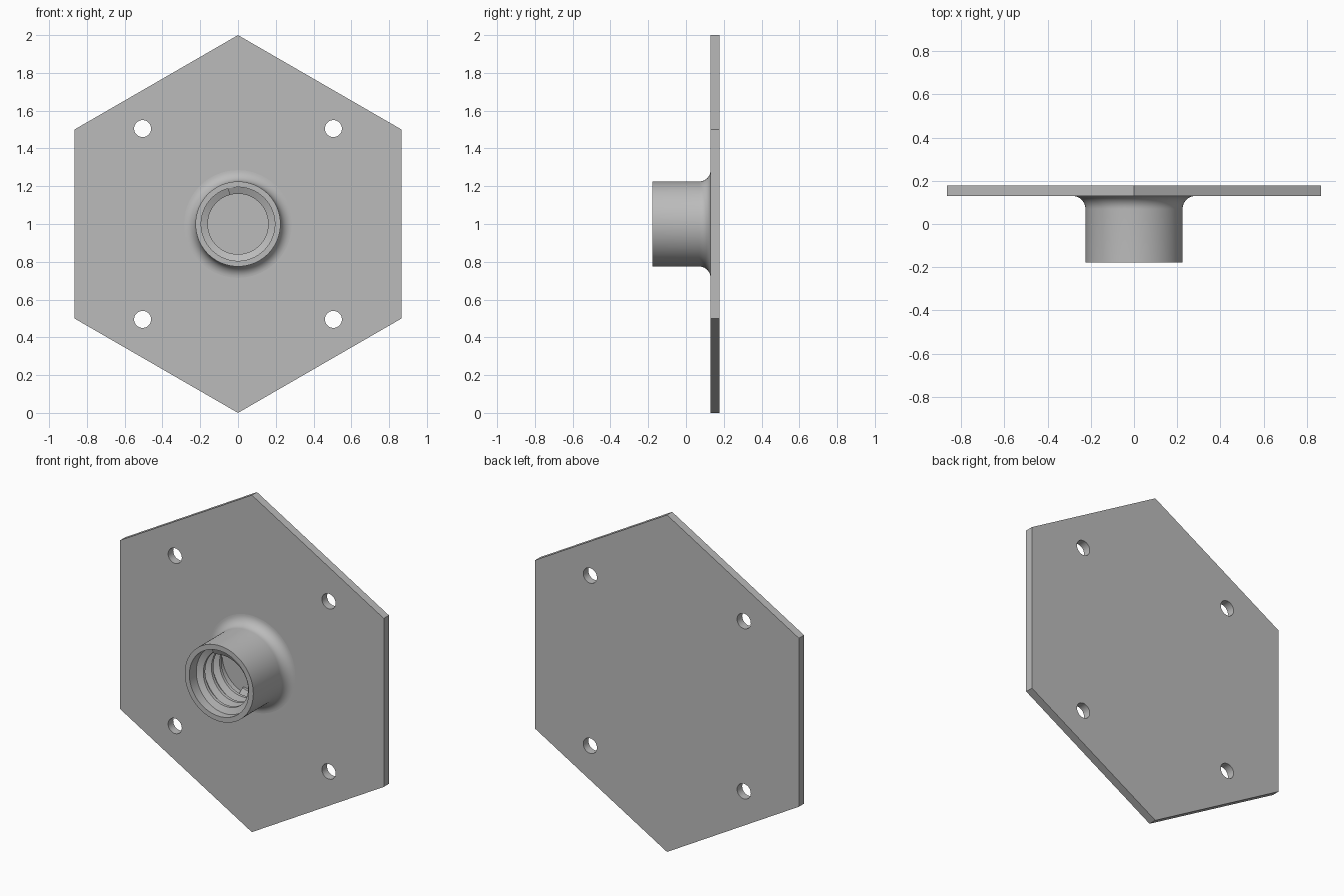
import bpy, bmesh
from math import pi, sin, cos, radians

cube = bpy.data.objects.get("Cube")
if cube:
    bpy.data.objects.remove(cube, do_unlink=True)

grey = bpy.data.materials.new("plain_grey")
grey.use_nodes = True
COLOUR = (0.5, 0.5, 0.5, 1)
grey.diffuse_color = COLOUR
grey.node_tree.nodes["Principled BSDF"].inputs["Base Color"].default_value = COLOUR

FRONT, FACE, BACK = -0.178, 0.13, 0.178   # boss lip, plate front, plate back
BORE, BOSS, FILLET = 0.195, 0.225, 0.06


def finish(obj):
    bpy.ops.object.select_all(action='DESELECT')
    obj.select_set(True)
    bpy.context.view_layer.objects.active = obj
    if obj.type == 'CURVE':
        bpy.ops.object.convert(target='MESH')
    obj = bpy.context.object
    obj.data.materials.clear()
    obj.data.materials.append(grey)
    bpy.ops.object.shade_smooth_by_angle(angle=radians(35))


def sweep(name, sections, closed_path, closed_section):
    """Skin a list of cross-sections into one mesh."""
    bm = bmesh.new()
    rings = [[bm.verts.new(p) for p in s] for s in sections]
    n, m = len(rings), len(rings[0])
    for i in range(n if closed_path else n - 1):
        a, b = rings[i], rings[(i + 1) % n]
        for j in range(m if closed_section else m - 1):
            k = (j + 1) % m
            bm.faces.new((a[j], a[k], b[k], b[j]))
    if not closed_path:
        bm.faces.new(rings[0])
        bm.faces.new(rings[-1])
    bmesh.ops.recalc_face_normals(bm, faces=bm.faces)
    mesh = bpy.data.meshes.new(name)
    bm.to_mesh(mesh)
    bm.free()
    obj = bpy.data.objects.new(name, mesh)
    bpy.context.collection.objects.link(obj)
    finish(obj)


def around(r, y, a):
    return (r * cos(a), y, 1 + r * sin(a))


# Hexagonal plate with four round screw holes, drawn as an extruded outline
outline = bpy.data.curves.new("plate", 'CURVE')
outline.dimensions = '2D'
outline.fill_mode = 'BOTH'
outline.extrude = (BACK - FACE) / 2


def add_loop(cx, cy, r, sides):
    spline = outline.splines.new('POLY')
    spline.points.add(sides - 1)
    for i, p in enumerate(spline.points):
        a = pi / 2 + 2 * pi * i / sides
        p.co = (cx + r * cos(a), cy + r * sin(a), 0, 1)
    spline.use_cyclic_u = True


add_loop(0, 0, 1, 6)
for sx in (-1, 1):
    for sy in (-1, 1):
        add_loop(sx * 0.505, sy * 0.505, 0.045, 32)
plate = bpy.data.objects.new("plate", outline)
plate.location = (0, (FACE + BACK) / 2, 1)
plate.rotation_euler = (pi / 2, 0, 0)
bpy.context.collection.objects.link(plate)
finish(plate)

# Hollow boss with a rounded fillet where it meets the plate
profile = [(BORE, FACE + 0.01), (BORE, FRONT), (BOSS, FRONT)]
for i in range(11):
    a = pi / 2 * i / 10
    profile.append((BOSS + FILLET * (1 - cos(a)), FACE - FILLET * (1 - sin(a))))
profile.append((BOSS + FILLET, FACE + 0.01))
sweep("boss", [[around(r, y, 2 * pi * i / 96) for r, y in profile]
               for i in range(96)], True, True)

# Right-handed internal thread with a flat crest
PITCH, TURNS, STEPS = 0.076, 3.6, 72
tooth = [(BORE + 0.005, -0.027), (0.16, -0.009), (0.16, 0.009), (BORE + 0.005, 0.027)]
sections = []
for i in range(int(TURNS * STEPS) + 1):
    turn = i / STEPS
    angle = radians(106) - 2 * pi * turn
    y = FRONT + 0.03 + PITCH * turn
    sections.append([around(r, y + dy, angle) for r, dy in tooth])
sweep("inner_thread", sections, False, True)
